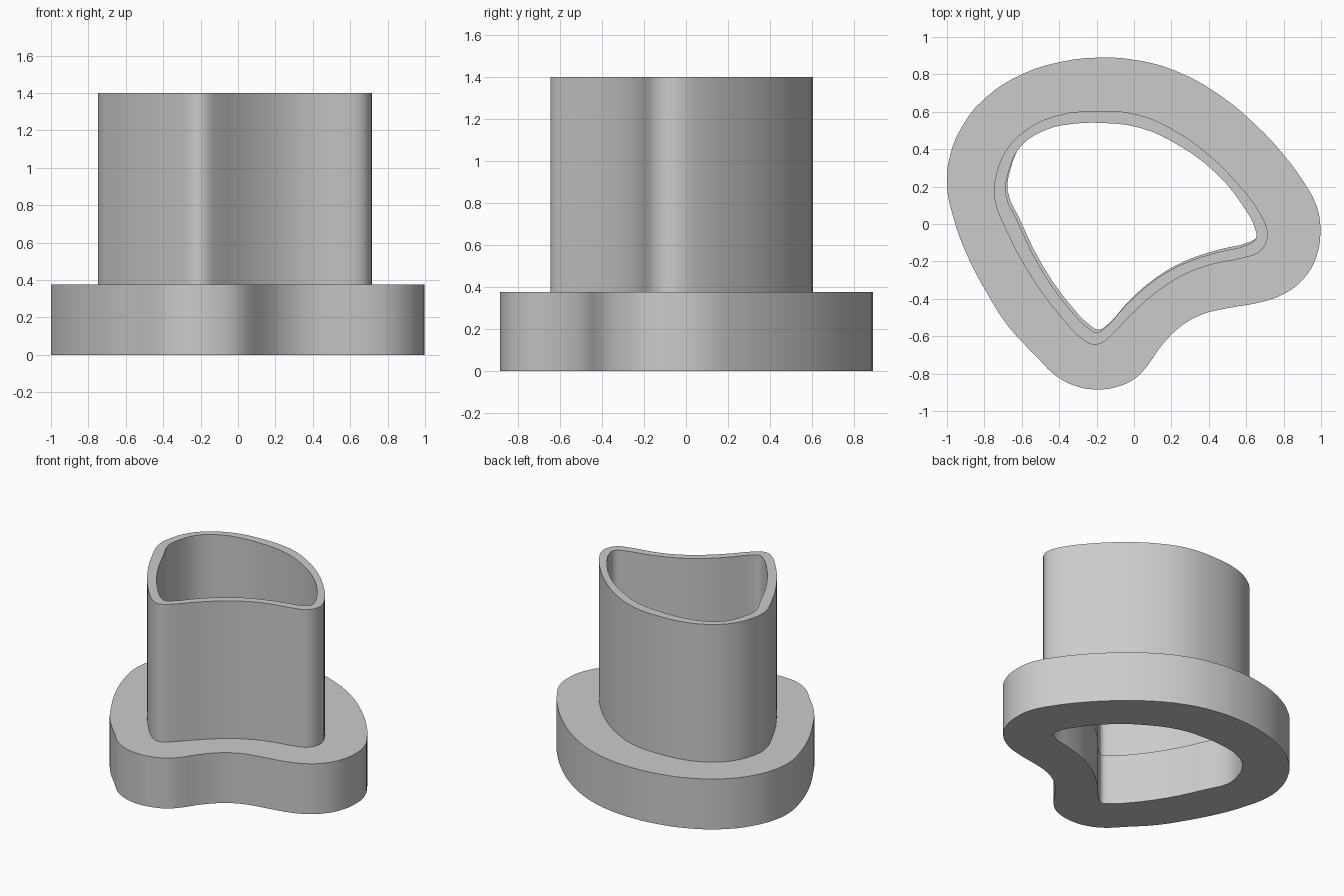
import bpy
import bmesh
import math

default_cube = bpy.data.objects.get("Cube")
if default_cube:
    bpy.data.objects.remove(default_cube, do_unlink=True)

# Single plain material
grey = bpy.data.materials.new("plain grey")
grey.use_nodes = True
colour = (0.6, 0.6, 0.6, 1)
grey.diffuse_color = colour
grey.node_tree.nodes["Principled BSDF"].inputs["Base Color"].default_value = colour

# Outlines seen from above, clockwise from the back
FLANGE_OUTLINE = [
    (-.18, .89), (.02, .875), (.22, .82), (.45, .695), (.64, .54), (.8, .37),
    (.91, .22), (.975, .1), (.997, -.03), (.97, -.19), (.9, -.3), (.8, -.375),
    (.67, -.42), (.5, -.45), (.36, -.485), (.24, -.555), (.14, -.66),
    (.07, -.76), (0, -.83), (-.1, -.873), (-.2, -.885), (-.31, -.867),
    (-.42, -.81), (-.52, -.71), (-.67, -.55), (-.78, -.38), (-.9, -.15),
    (-.97, .05), (-1, .2), (-.985, .36), (-.92, .52), (-.8, .67), (-.6, .8),
    (-.4, .865)]
TUBE_OUTLINE = [
    (-.18, .605), (.02, .585), (.2, .51), (.4, .37), (.56, .21), (.66, .08),
    (.712, -.03), (.71, -.09), (.67, -.15), (.59, -.18), (.42, -.215),
    (.27, -.27), (.12, -.365), (-.02, -.49), (-.13, -.605), (-.17, -.635),
    (-.22, -.645), (-.27, -.62), (-.38, -.51), (-.55, -.28), (-.68, -.04),
    (-.747, .14), (-.735, .27), (-.68, .4), (-.58, .5), (-.43, .575)]
BORE_OUTLINE = [
    (-.17, .54), (.03, .515), (.24, .42), (.44, .27), (.58, .1), (.652, -.04),
    (.65, -.08), (.61, -.11), (.45, -.15), (.27, -.21), (.11, -.3),
    (-.04, -.43), (-.16, -.56), (-.2, -.58), (-.24, -.56), (-.34, -.46),
    (-.5, -.235), (-.625, .02), (-.685, .16), (-.67, .28), (-.61, .41),
    (-.48, .5), (-.33, .535)]


def add_loop(curve, points, shift=(0, 0)):
    """Add a smooth closed loop through the points."""
    spline = curve.splines.new("BEZIER")
    spline.bezier_points.add(len(points) - 1)
    for knot, (x, y) in zip(spline.bezier_points, points):
        knot.co = (x + shift[0], y + shift[1], 0)
        knot.handle_left_type = knot.handle_right_type = "AUTO"
    spline.use_cyclic_u = True
    spline.resolution_u = 3


def hollow_prism(name, outline, bore, bottom, top, bore_shift=(0, 0)):
    """Extrude the ring between two outlines into a solid with flat ends."""
    curve = bpy.data.curves.new(name, "CURVE")
    curve.dimensions = "2D"
    curve.fill_mode = "BOTH"
    curve.extrude = (top - bottom) / 2
    add_loop(curve, outline)
    add_loop(curve, bore, bore_shift)
    prism = bpy.data.objects.new(name, curve)
    bpy.context.collection.objects.link(prism)

    bpy.ops.object.select_all(action="DESELECT")
    prism.select_set(True)
    bpy.context.view_layer.objects.active = prism
    bpy.ops.object.convert(target="MESH")
    prism = bpy.context.object
    prism.name = name
    mesh = prism.data

    # Weld the end faces to the walls
    bm = bmesh.new()
    bm.from_mesh(mesh)
    bmesh.ops.remove_doubles(bm, verts=bm.verts, dist=0.0005)
    bmesh.ops.translate(bm, verts=bm.verts, vec=(0, 0, (top + bottom) / 2))
    bmesh.ops.recalc_face_normals(bm, faces=bm.faces)
    bm.to_mesh(mesh)
    bm.free()

    mesh.materials.clear()
    mesh.materials.append(grey)
    bpy.ops.object.shade_smooth_by_angle(angle=math.radians(35))
    return prism


# Wide flange at the foot, its hole slightly offset from the tube's bore
FLANGE_TOP = 0.375
hollow_prism("base_flange", FLANGE_OUTLINE, BORE_OUTLINE, 0, FLANGE_TOP, (.01, .015))

# Thin walled tube standing on the flange
hollow_prism("upright_tube", TUBE_OUTLINE, BORE_OUTLINE, FLANGE_TOP, 1.4)
